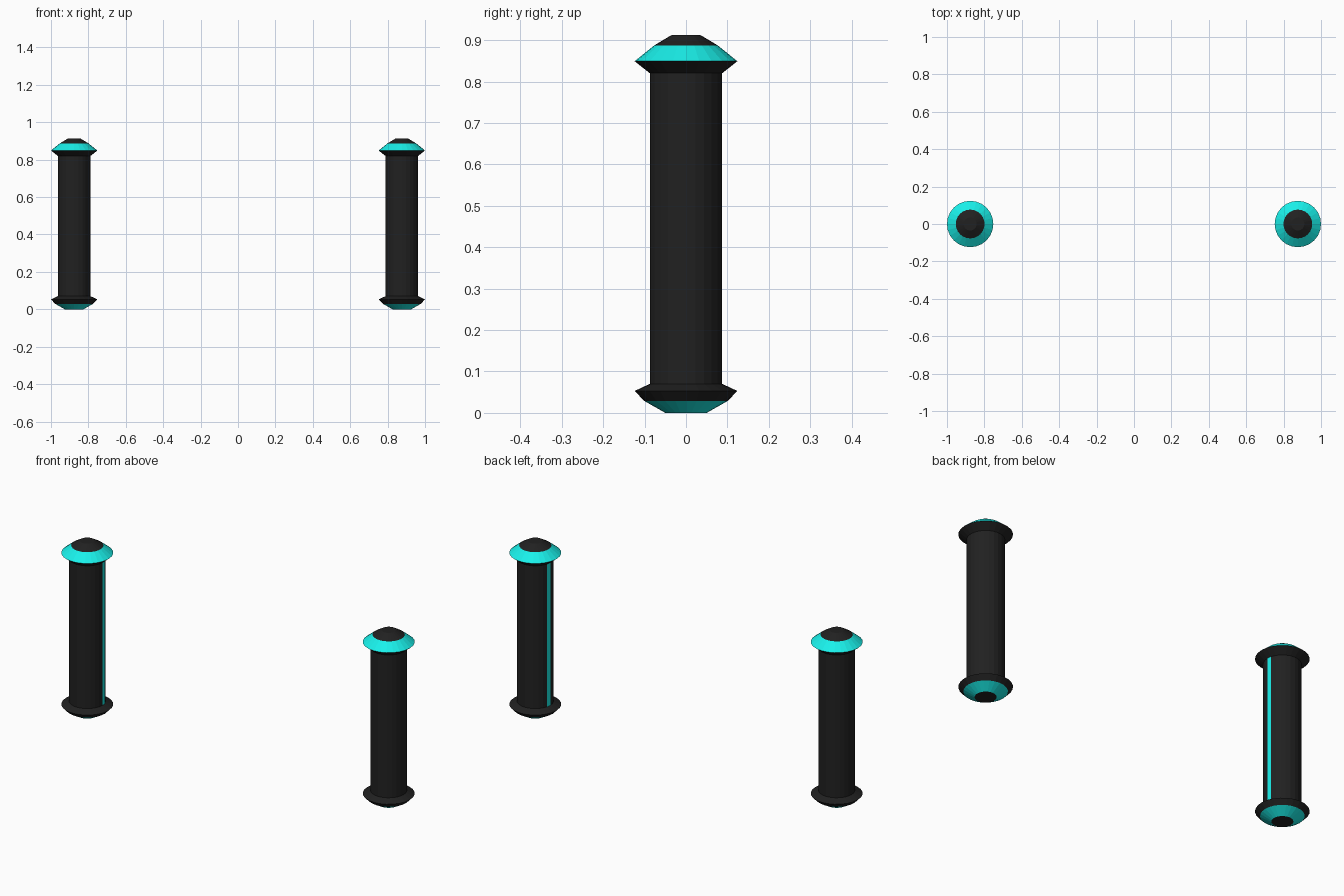
import bpy, bmesh, math

if "Cube" in bpy.data.objects:
    bpy.data.objects.remove(bpy.data.objects["Cube"])

SIDES = 24
POST_X = -0.876


def material(name, rgb):
    m = bpy.data.materials.new(name)
    m.diffuse_color = (*rgb, 1.0)
    m.use_nodes = True
    m.node_tree.nodes["Principled BSDF"].inputs["Base Color"].default_value = m.diffuse_color
    return m


BLACK = material("black", (0.015, 0.015, 0.015))
CYAN = material("cyan", (0.01, 0.87, 0.82))


def lathe(name, profile, mat, sides=SIDES, cap_bottom=False, cap_top=False):
    """Turn a (radius, z) profile around the left post axis and mirror it to the right."""
    bm = bmesh.new()
    full = sides == SIDES
    count = sides if full else sides + 1
    rings = []
    for r, z in profile:
        angles = [math.tau * i / SIDES for i in range(count)]
        rings.append([bm.verts.new((POST_X + r * math.cos(a), r * math.sin(a), z)) for a in angles])
    for low, high in zip(rings, rings[1:]):
        for i in range(sides):
            j = (i + 1) % count
            bm.faces.new((low[i], low[j], high[j], high[i]))
    if cap_bottom:
        bm.faces.new(rings[0][::-1])
    if cap_top:
        bm.faces.new(rings[-1])
    mesh = bpy.data.meshes.new(name)
    bm.to_mesh(mesh)
    bm.free()
    mesh.materials.append(mat)
    obj = bpy.data.objects.new(name, mesh)
    bpy.context.collection.objects.link(obj)
    mirror = obj.modifiers.new("other_post", 'MIRROR')
    mirror.use_axis = (True, False, False)
    mirror.use_mirror_merge = False
    return obj


# Foot: black underside disc, glowing cone, black collar
lathe("foot_disc", [(0.0, 0.0), (0.05, 0.0)][::-1], BLACK)
lathe("foot_light", [(0.05, 0.0), (0.101, 0.029)], CYAN)
lathe("foot_collar", [(0.101, 0.029), (0.124, 0.053), (0.0875, 0.07)], BLACK)

# Shaft with a narrow light strip on the inner side
lathe("shaft", [(0.0875, 0.07), (0.0875, 0.82)], BLACK)
lathe("light_strip", [(0.0885, 0.07), (0.0885, 0.82)], CYAN, sides=1)

# Head: black flare, glowing ring, black cap
lathe("head_flare", [(0.0875, 0.82), (0.124, 0.849)], BLACK)
lathe("head_light", [(0.124, 0.849), (0.077, 0.887)], CYAN)
lathe("head_cap", [(0.077, 0.887), (0.035, 0.912)], BLACK, cap_top=True)
